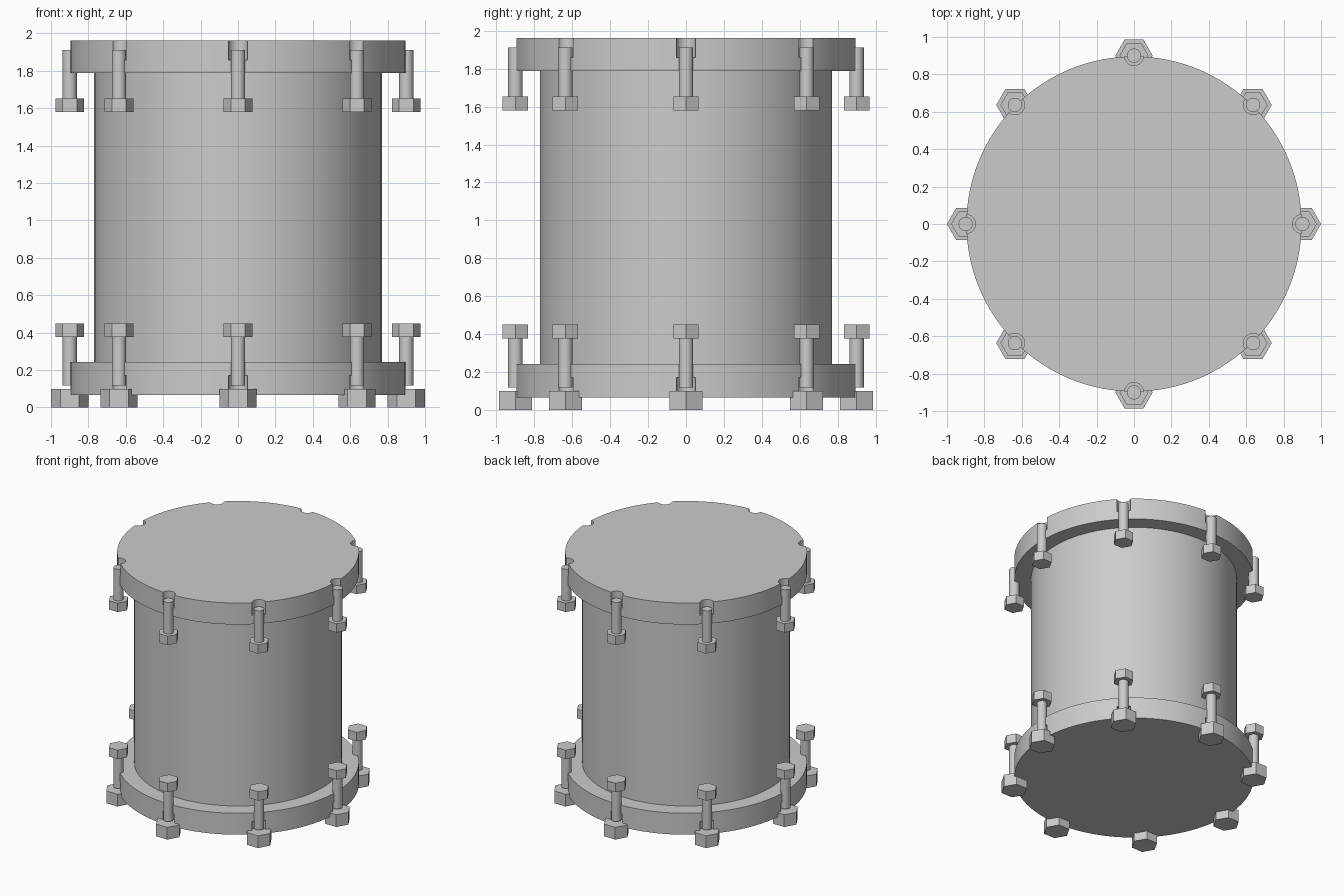
import bpy
from math import cos, sin, pi, radians

cube = bpy.data.objects.get("Cube")
if cube:
    bpy.data.objects.remove(cube, do_unlink=True)

steel = bpy.data.materials.new("grey steel")
steel.use_nodes = True
GREY = (0.6, 0.6, 0.6, 1)
steel.diffuse_color = GREY
steel.node_tree.nodes["Principled BSDF"].inputs["Base Color"].default_value = GREY

BOLT_CIRCLE = 0.9
HEIGHT = 2.03  # the two ends mirror each other about half this height


def prism(name, radius, z0, z1, sides, x=0, y=0, smooth=True):
    """Upright cylinder or hexagon between two heights; a corner points along x."""
    bpy.ops.mesh.primitive_cylinder_add(
        vertices=sides, radius=radius, depth=z1 - z0,
        location=(x, y, (z0 + z1) / 2), rotation=(0, 0, pi / 2))
    obj = bpy.context.object
    obj.name = name
    obj.data.materials.append(steel)
    if smooth:
        bpy.ops.object.shade_smooth_by_angle(angle=radians(30))
    return obj


def span(top, a, b):
    """Heights for the bottom end, or mirrored for the top end."""
    return (HEIGHT - b, HEIGHT - a) if top else (a, b)


# Barrel
prism("barrel", 0.77, 0.2, HEIGHT - 0.2, 96)

spots = [(BOLT_CIRCLE * cos(i * pi / 4), BOLT_CIRCLE * sin(i * pi / 4)) for i in range(8)]

for top in (False, True):
    end = "top" if top else "bottom"

    # End plate with a counterbore notch at each bolt
    plate = prism(end + "_plate", 0.896, *span(top, 0.067, 0.243), 128, smooth=False)
    for x, y in spots:
        cutter = prism("notch_cutter", 0.052, *span(top, 0.0, 0.172), 24, x, y, False)
        cutter.hide_render = True
        cut = plate.modifiers.new("notch", "BOOLEAN")
        cut.operation = "DIFFERENCE"
        cut.solver = "EXACT"
        cut.object = cutter
        bpy.context.view_layer.objects.active = plate
        bpy.ops.object.modifier_apply(modifier=cut.name)
        bpy.data.objects.remove(cutter, do_unlink=True)
    bpy.ops.object.select_all(action="DESELECT")
    plate.select_set(True)
    bpy.context.view_layer.objects.active = plate
    bpy.ops.object.shade_smooth_by_angle(angle=radians(30))

    # Bolt shanks and hexagonal nuts
    for i, (x, y) in enumerate(spots):
        prism(f"{end}_shank_{i}", 0.038, *span(top, 0.118, 0.4), 24, x, y)
        prism(f"{end}_nut_{i}", 0.077, *span(top, 0.377, 0.45), 6, x, y, False)

# Hexagonal feet under the bottom bolts
for i, (x, y) in enumerate(spots):
    prism(f"foot_{i}", 0.1, 0, 0.1, 6, x, y, False)
